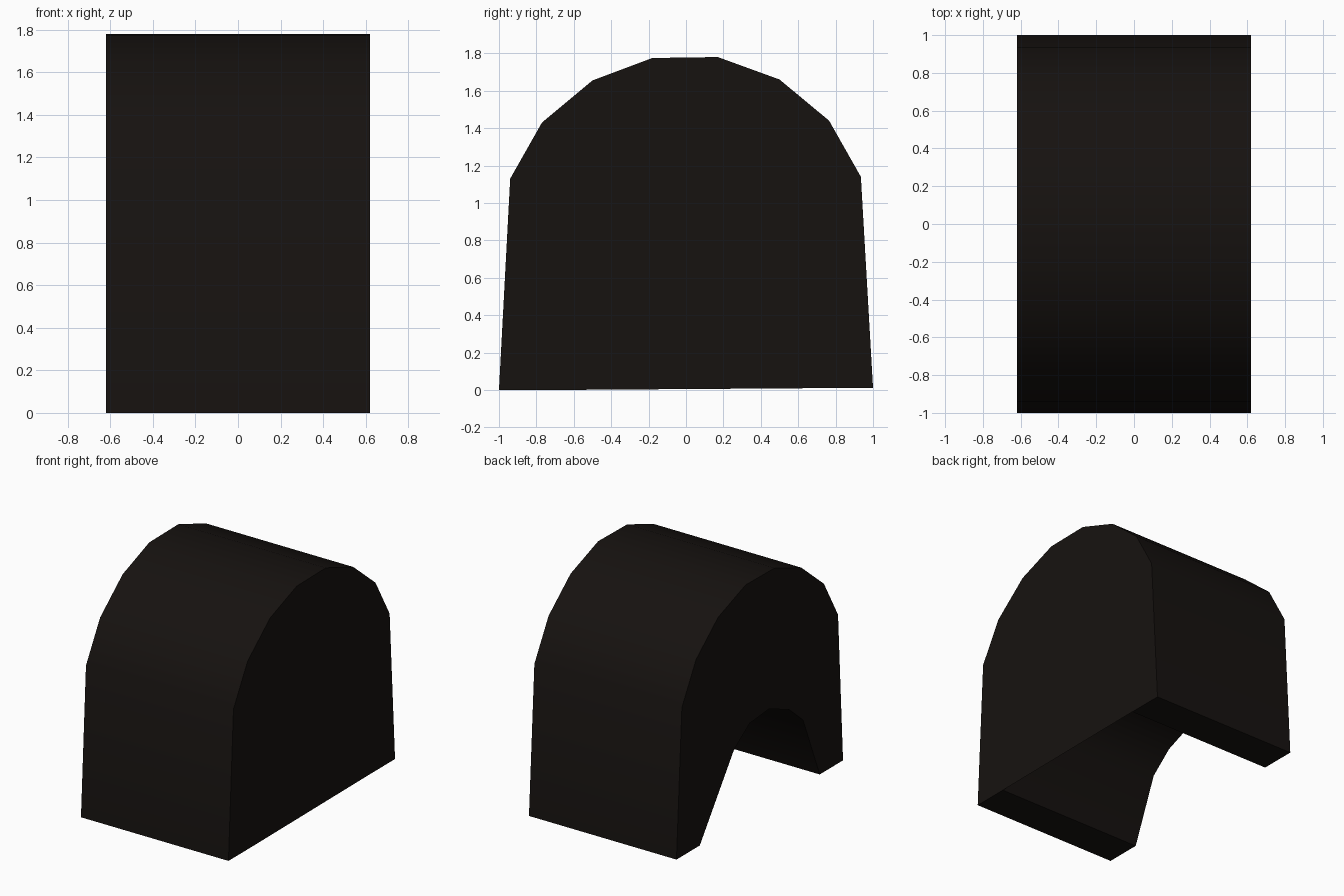
import bpy, bmesh, math

if "Cube" in bpy.data.objects:
    bpy.data.objects.remove(bpy.data.objects["Cube"])

HALF = 0.62
# Outer vault and inner arch, both listed from -y over the top to +y
outer = [(-1, 0), (-0.94, 1.13), (-0.77, 1.43), (-0.5, 1.655), (-0.18, 1.775),
         (0.17, 1.78), (0.5, 1.66), (0.765, 1.44), (0.935, 1.14), (1, 0.01)]
inner = [(-0.72, 0), (-0.52, 0.49), (-0.35, 0.635), (-0.11, 0.73),
         (0.12, 0.71), (0.31, 0.58), (0.72, 0.01)]

bm = bmesh.new()


def ring(points, x):
    return [bm.verts.new((x, y, z)) for y, z in points]


# Vaulted block with the arch cut through it
profile = outer + inner[::-1]
n = len(profile)
left, right = ring(profile, -HALF), ring(profile, HALF)
bm.faces.new(left)
bm.faces.new(right[::-1])
for i in range(n):
    j = (i + 1) % n
    bm.faces.new((left[i], right[i], right[j], left[j]))
bmesh.ops.recalc_face_normals(bm, faces=bm.faces[:])

# Plate closing the arch on the +x end
bm.faces.new(right[len(outer):])

mesh = bpy.data.meshes.new("vaulted_shelter")
bm.to_mesh(mesh)
bm.free()
shelter = bpy.data.objects.new("vaulted_shelter", mesh)
bpy.context.collection.objects.link(shelter)

# Near-black brown
mat = bpy.data.materials.new("dark_brown")
mat.diffuse_color = (0.008, 0.006, 0.005, 1)
mat.use_nodes = True
mat.node_tree.nodes["Principled BSDF"].inputs["Base Color"].default_value = mat.diffuse_color
mesh.materials.append(mat)

# Smooth vault, crisp end edges
bpy.context.view_layer.objects.active = shelter
shelter.select_set(True)
bpy.ops.object.shade_smooth_by_angle(angle=math.radians(30))
